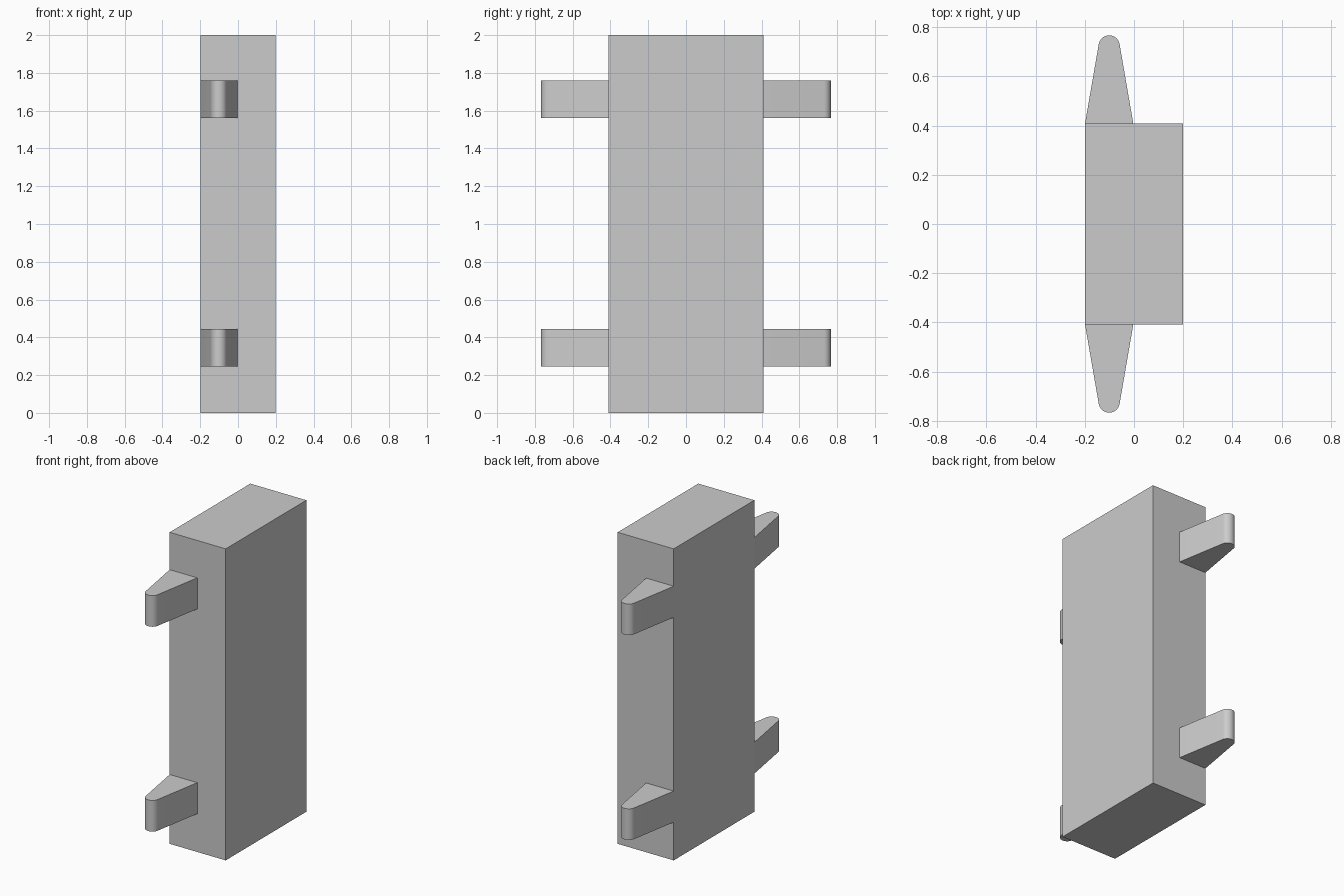
import bpy, bmesh
from math import sin, cos, radians

if "Cube" in bpy.data.objects:
    bpy.data.objects.remove(bpy.data.objects["Cube"])

HALF_X, HALF_Y, HEIGHT = 0.199, 0.409, 2.0
TAB_X, TAB_HALF, TAB_H = -0.101, 0.098, 0.2
TIP_R, TIP_Y, TAPER = 0.043, 0.724, 10


def prism(name, outline, z0, z1):
    """Extrude a flat xy outline from z0 up to z1."""
    bm = bmesh.new()
    base = bm.faces.new([bm.verts.new((x, y, z0)) for x, y in outline])
    top = bmesh.ops.extrude_face_region(bm, geom=[base], use_keep_orig=True)
    verts = [g for g in top["geom"] if isinstance(g, bmesh.types.BMVert)]
    bmesh.ops.translate(bm, verts=verts, vec=(0, 0, z1 - z0))
    bmesh.ops.recalc_face_normals(bm, faces=bm.faces)
    mesh = bpy.data.meshes.new(name)
    bm.to_mesh(mesh)
    bm.free()
    obj = bpy.data.objects.new(name, mesh)
    bpy.context.collection.objects.link(obj)
    return obj


# Main block
prism("body", [(-HALF_X, -HALF_Y), (HALF_X, -HALF_Y),
               (HALF_X, HALF_Y), (-HALF_X, HALF_Y)], 0, HEIGHT)

# Tapered tab outline with a round tip tangent to its sides
STEPS = 16
angles = [radians(TAPER + (180 - 2 * TAPER) * i / STEPS) for i in range(STEPS + 1)]
tip = [(TAB_X + TIP_R * cos(a), TIP_Y + TIP_R * sin(a)) for a in angles]
tab = [(TAB_X + TAB_HALF, HALF_Y)] + tip + [(TAB_X - TAB_HALF, HALF_Y)]

# Four tabs: lower and upper, front and back
for level, z in (("lower", 0.245), ("upper", 1.56)):
    for side, s in (("front", -1), ("back", 1)):
        obj = prism(f"{level}_{side}_tab", [(x, s * y) for x, y in tab], z, z + TAB_H)
        bpy.ops.object.select_all(action='DESELECT')
        obj.select_set(True)
        bpy.context.view_layer.objects.active = obj
        bpy.ops.object.shade_smooth_by_angle(angle=radians(30))
